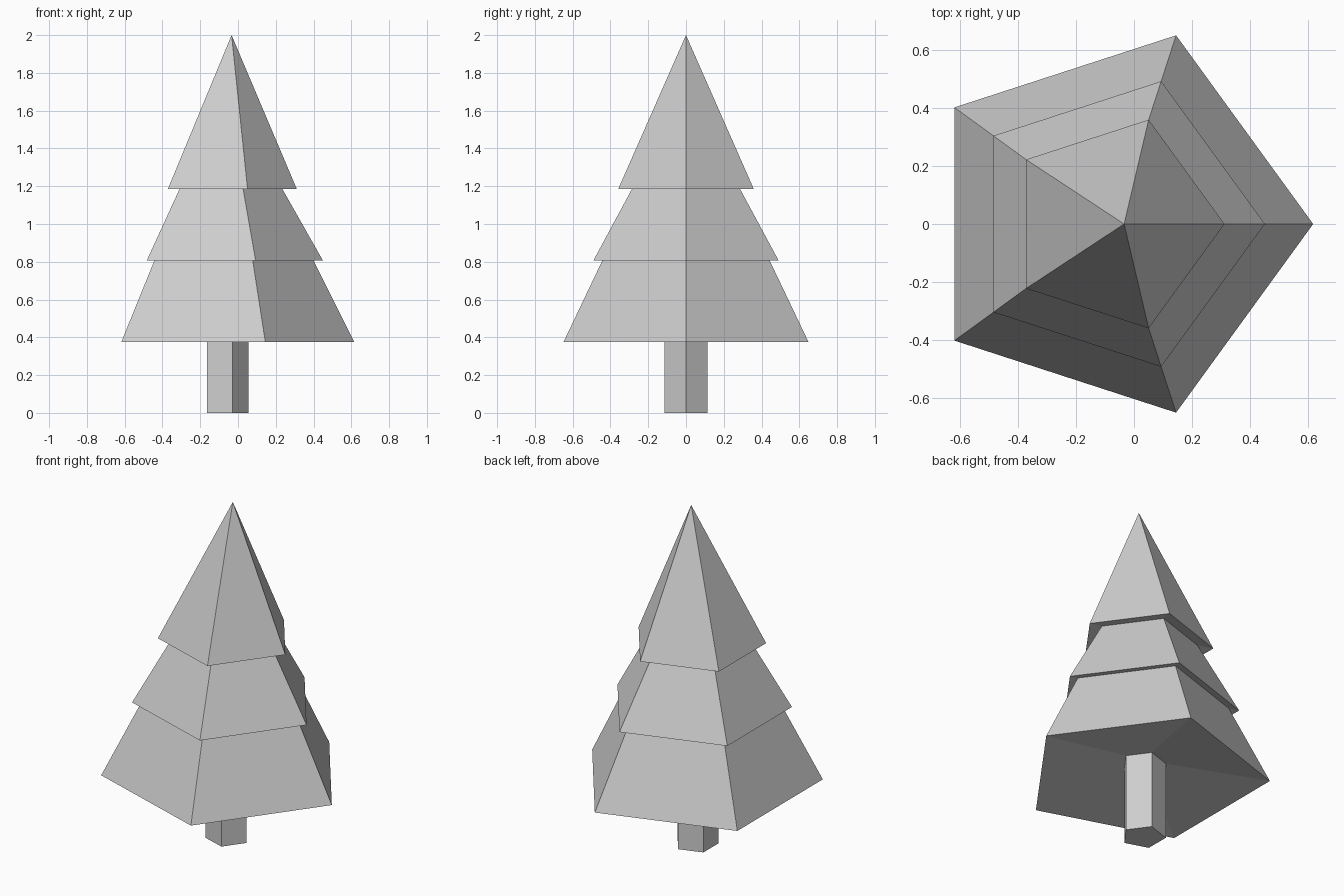
import bpy
import bmesh
from math import cos, sin, tau

SIDES = 5
AXIS_X = -0.066

if "Cube" in bpy.data.objects:
    bpy.data.objects.remove(bpy.data.objects["Cube"], do_unlink=True)

# One plain grey for the whole tree
grey = bpy.data.materials.new("mid_grey")
grey.use_nodes = True
colour = (0.615, 0.615, 0.615, 1)
grey.diffuse_color = colour
grey.node_tree.nodes["Principled BSDF"].inputs["Base Color"].default_value = colour


def lathe(name, profile, tip=None):
    """Skin five-sided rings given as (radius, height), closed by a tip if there is one."""
    bm = bmesh.new()
    rings = [[bm.verts.new((AXIS_X + r * cos(tau * i / SIDES), r * sin(tau * i / SIDES), z))
              for i in range(SIDES)] for r, z in profile]
    bm.faces.new(rings[0][::-1])
    for low, high in zip(rings, rings[1:]):
        for i in range(SIDES):
            j = (i + 1) % SIDES
            bm.faces.new((low[i], low[j], high[j], high[i]))
    if tip:
        point = bm.verts.new(tip)
        for i in range(SIDES):
            bm.faces.new((rings[-1][i], rings[-1][(i + 1) % SIDES], point))
    else:
        bm.faces.new(rings[-1])
    mesh = bpy.data.meshes.new(name)
    bm.to_mesh(mesh)
    bm.free()
    mesh.materials.append(grey)
    obj = bpy.data.objects.new(name, mesh)
    bpy.context.collection.objects.link(obj)


# Trunk, reaching up into the hollow underside of the foliage
lathe("trunk", [(0.121, 0), (0.121, 0.47)])

# Three stepped tiers of foliage with hollowed undersides and a slightly offset tip
lathe("foliage",
      [(0.115, 0.461), (0.682, 0.375), (0.461, 0.816), (0.516, 0.806),
       (0.292, 1.201), (0.377, 1.186)],
      tip=(-0.034, 0, 2))
